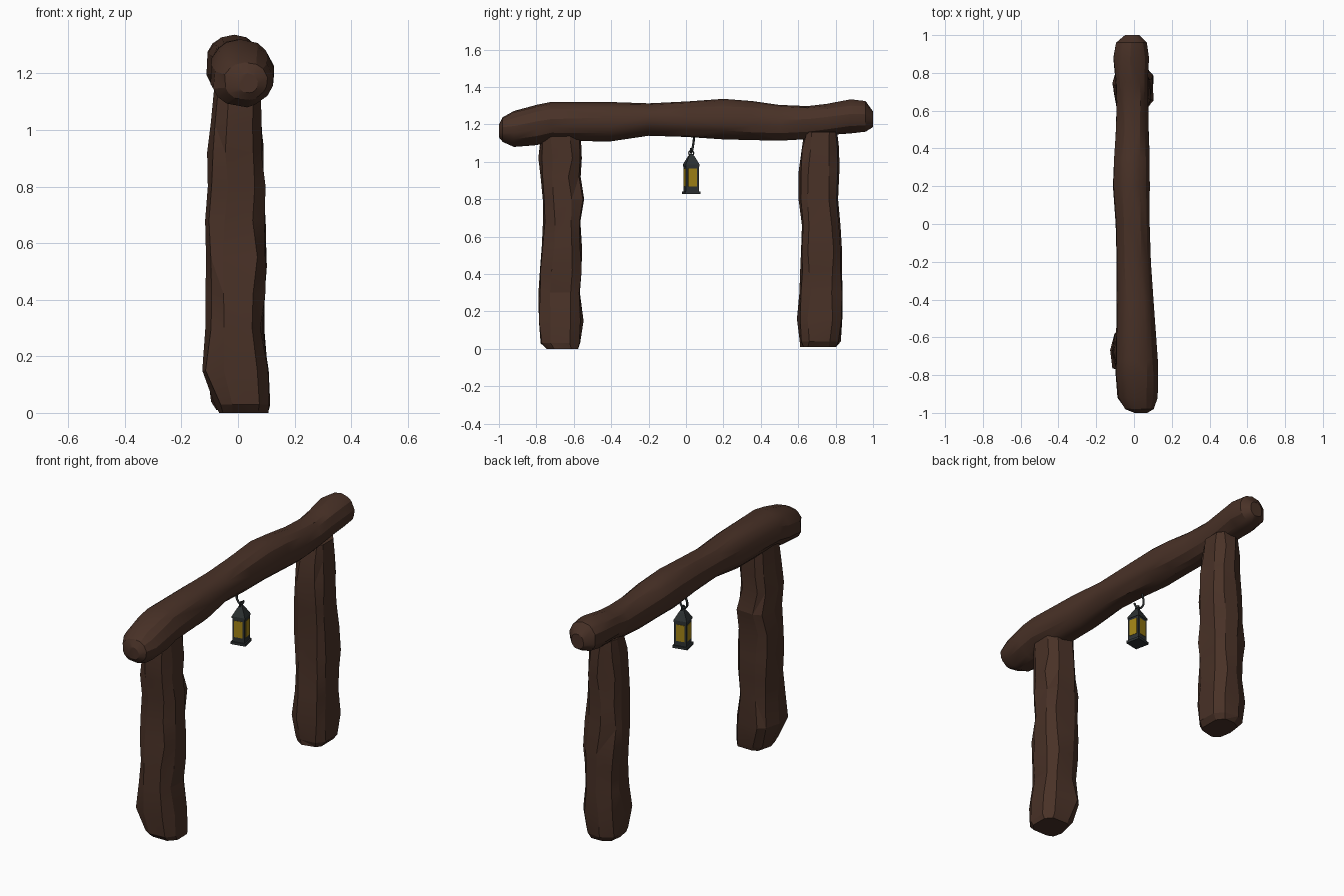
import bpy, bmesh, math, random
from mathutils import Matrix, Vector

if "Cube" in bpy.data.objects:
    bpy.data.objects.remove(bpy.data.objects["Cube"], do_unlink=True)


def material(name, rgb):
    m = bpy.data.materials.new(name)
    m.use_nodes = True
    m.diffuse_color = (*rgb, 1)
    bsdf = m.node_tree.nodes["Principled BSDF"]
    bsdf.inputs["Base Color"].default_value = (*rgb, 1)
    bsdf.inputs["Roughness"].default_value = 0.9
    return m


WOOD = material("dark brown wood", (0.066, 0.031, 0.020))
METAL = material("dark metal", (0.026, 0.031, 0.032))
GLOW = material("amber glass", (0.36, 0.23, 0.008))


def finish(bm, name, mat, angle=None):
    bmesh.ops.recalc_face_normals(bm, faces=bm.faces)
    mesh = bpy.data.meshes.new(name)
    bm.to_mesh(mesh)
    bm.free()
    mesh.materials.append(mat)
    ob = bpy.data.objects.new(name, mesh)
    bpy.context.collection.objects.link(ob)
    if angle:
        bpy.ops.object.select_all(action='DESELECT')
        ob.select_set(True)
        bpy.context.view_layer.objects.active = ob
        bpy.ops.object.shade_smooth_by_angle(angle=math.radians(angle))
    return ob


def log(name, rings, place, sides, square, jitter, angle, seed):
    """Loft rings of (distance, a0, a1, b0, b1) into a rough hewn log."""
    rng = random.Random(seed)
    bm = bmesh.new()
    loops = []
    turn = [rng.uniform(-0.12, 0.12) for _ in range(sides)]
    for t, a0, a1, b0, b1 in rings:
        loop = []
        for i in range(sides):
            ang = 2 * math.pi * (i + 0.5) / sides + turn[i] + rng.uniform(-1, 1) * jitter
            c, s = math.cos(ang), math.sin(ang)
            c = math.copysign(abs(c) ** square, c)
            s = math.copysign(abs(s) ** square, s)
            r = 1.02 - rng.random() * jitter
            loop.append(bm.verts.new(place(t, (a0 + a1) / 2 + (a1 - a0) / 2 * c * r,
                                           (b0 + b1) / 2 + (b1 - b0) / 2 * s * r)))
        loops.append(loop)
    for lo, hi in zip(loops, loops[1:]):
        for i in range(sides):
            j = (i + 1) % sides
            q = (lo[i], lo[j], hi[j], hi[i])
            # random diagonals give the carved facets
            k = rng.randint(0, 1)
            bm.faces.new((q[k], q[k + 1], q[k + 2]))
            bm.faces.new((q[k], q[k + 2], q[(k + 3) % 4]))
    bm.faces.new(loops[0])
    bm.faces.new(loops[-1])
    return finish(bm, name, WOOD, angle)


# Crossbeam: rings are (y, x0, x1, z0, z1)
beam = [
    (-1.00, 0.00, 0.07, 1.13, 1.20), (-0.98, -0.05, 0.105, 1.105, 1.24),
    (-0.92, -0.09, 0.125, 1.08, 1.27), (-0.80, -0.10, 0.13, 1.09, 1.305),
    (-0.72, -0.10, 0.125, 1.11, 1.32), (-0.40, -0.095, 0.105, 1.11, 1.32),
    (-0.20, -0.095, 0.09, 1.14, 1.315), (0.00, -0.10, 0.085, 1.13, 1.325),
    (0.20, -0.115, 0.085, 1.12, 1.335), (0.35, -0.11, 0.085, 1.115, 1.325),
    (0.50, -0.10, 0.08, 1.11, 1.305), (0.65, -0.095, 0.075, 1.12, 1.30),
    (0.75, -0.10, 0.075, 1.14, 1.31), (0.88, -0.115, 0.08, 1.15, 1.335),
    (0.96, -0.10, 0.07, 1.16, 1.325), (1.00, -0.05, 0.03, 1.185, 1.27)]
log("crossbeam", beam, lambda t, a, b: (a, t, b), 14, 0.95, 0.05, 25, 3)

# Posts: rings are (z, x0, x1, y0, y1)
front_post = [
    (0.00, -0.07, 0.11, -0.75, -0.57), (0.03, -0.09, 0.12, -0.78, -0.56),
    (0.15, -0.135, 0.12, -0.795, -0.545), (0.30, -0.115, 0.09, -0.79, -0.56),
    (0.42, -0.115, 0.10, -0.785, -0.55), (0.55, -0.12, 0.105, -0.78, -0.55),
    (0.68, -0.12, 0.10, -0.765, -0.56), (0.80, -0.11, 0.10, -0.775, -0.54),
    (0.92, -0.11, 0.09, -0.785, -0.56), (1.02, -0.10, 0.09, -0.79, -0.55),
    (1.16, -0.085, 0.085, -0.78, -0.56)]
back_post = [
    (0.01, -0.08, 0.08, 0.61, 0.81), (0.04, -0.10, 0.10, 0.60, 0.83),
    (0.16, -0.115, 0.11, 0.59, 0.845), (0.30, -0.10, 0.10, 0.60, 0.84),
    (0.42, -0.10, 0.105, 0.605, 0.835), (0.52, -0.11, 0.11, 0.605, 0.84),
    (0.66, -0.115, 0.105, 0.61, 0.825), (0.80, -0.105, 0.10, 0.60, 0.82),
    (0.95, -0.10, 0.095, 0.60, 0.82), (1.07, -0.095, 0.085, 0.61, 0.82),
    (1.16, -0.08, 0.075, 0.63, 0.81)]
for name, rings, seed in (("front_post", front_post, 11), ("back_post", back_post, 24)):
    log(name, rings, lambda t, a, b: (a, b, t), 9, 0.7, 0.09, 16, seed)

# Lantern, turned slightly about its own axis
LANTERN = Matrix.Translation((0, 0.028, 0)) @ Matrix.Rotation(math.radians(12), 4, 'Z')


def frustum(bm, z0, z1, w0, w1):
    m = LANTERN @ Matrix.Translation((0, 0, (z0 + z1) / 2)) @ Matrix.Rotation(math.pi / 4, 4, 'Z')
    bmesh.ops.create_cone(bm, cap_ends=True, segments=4, radius1=w0 / math.sqrt(2),
                          radius2=w1 / math.sqrt(2), depth=z1 - z0, matrix=m)


for name, tiers in (
        ("lantern_base", [(0.828, 0.842, 0.084, 0.084)]),
        ("lantern_body", [(0.842, 0.980, 0.070, 0.070)]),
        ("lantern_roof", [(0.976, 0.986, 0.075, 0.075), (0.986, 1.022, 0.075, 0.038),
                          (1.022, 1.042, 0.038, 0.014)])):
    bm = bmesh.new()
    for tier in tiers:
        frustum(bm, *tier)
    finish(bm, name, METAL)

# Amber panes on all four sides
bm = bmesh.new()
for i in range(4):
    m = (LANTERN @ Matrix.Rotation(i * math.pi / 2, 4, 'Z') @ Matrix.Translation((0.035, 0, 0.916))
         @ Matrix.Diagonal((0.004, 0.048, 0.094, 1)))
    bmesh.ops.create_cube(bm, size=1, matrix=m)
finish(bm, "lantern_panes", GLOW)


def wire(name, points, radius, cyclic=False):
    cu = bpy.data.curves.new(name, 'CURVE')
    cu.dimensions = '3D'
    cu.bevel_depth = radius
    cu.bevel_resolution = 1
    cu.resolution_u = 4
    sp = cu.splines.new('NURBS')
    sp.points.add(len(points) - 1)
    for p, co in zip(sp.points, points):
        p.co = (*co, 1)
    sp.order_u = 3
    sp.use_endpoint_u = not cyclic
    sp.use_cyclic_u = cyclic
    cu.use_fill_caps = True
    cu.materials.append(METAL)
    ob = bpy.data.objects.new(name, cu)
    bpy.context.collection.objects.link(ob)


# Hook in the beam and the ring it carries
wire("hook", [(-0.01, 0.046, 1.16), (-0.03, 0.042, 1.115), (-0.038, 0.036, 1.075),
              (-0.012, 0.028, 1.045), (0.014, 0.026, 1.055), (0.018, 0.026, 1.072)], 0.006)
ring = [(0, 0.028 + 0.014 * math.cos(k * math.pi / 4), 1.047 + 0.014 * math.sin(k * math.pi / 4))
        for k in range(8)]
wire("lantern_ring", ring, 0.004, True)
